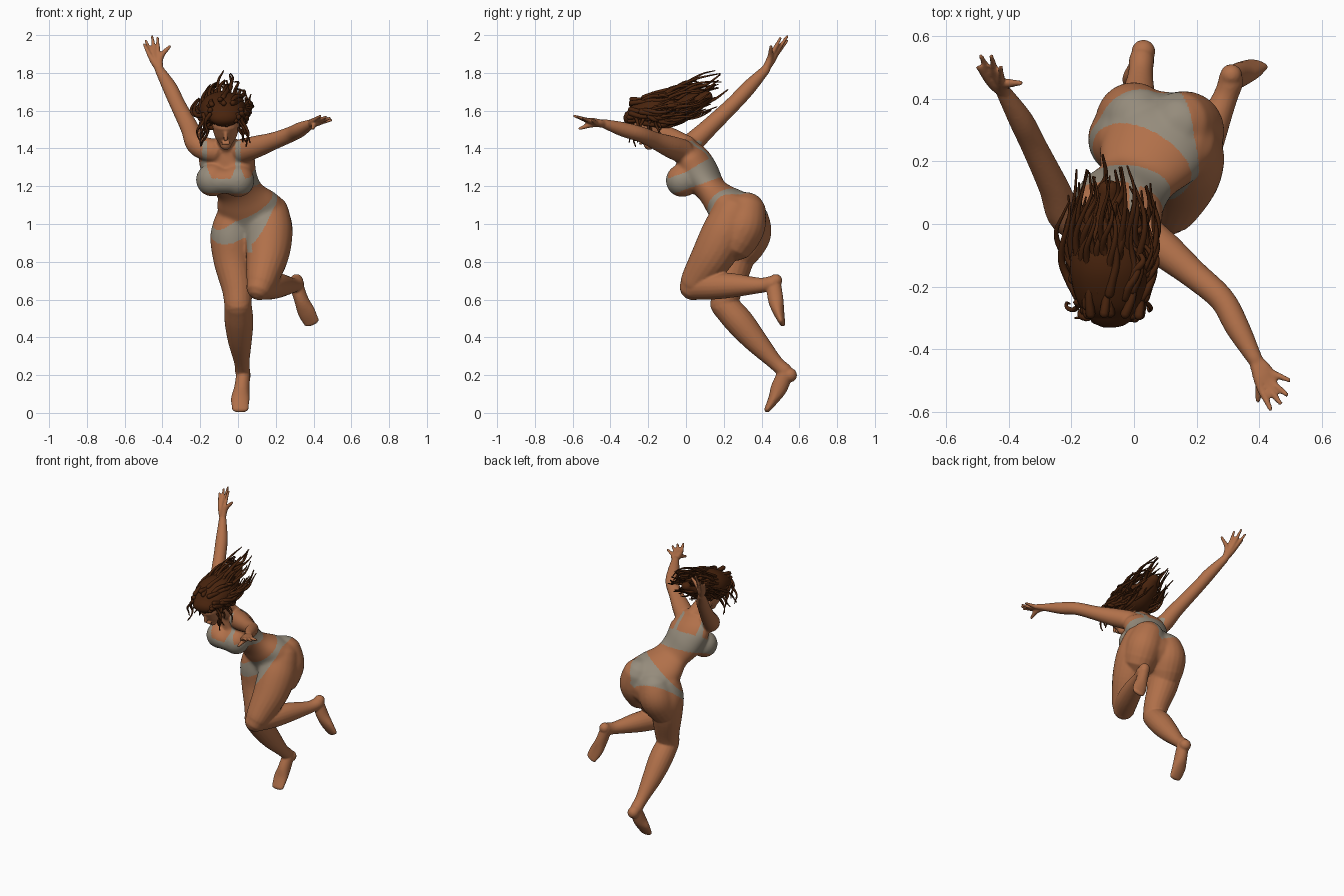
import bpy, bmesh, math, random
from mathutils import Vector

if "Cube" in bpy.data.objects:
    bpy.data.objects.remove(bpy.data.objects["Cube"])

random.seed(4)


def material(name, rgb):
    m = bpy.data.materials.new(name)
    m.diffuse_color = (*rgb, 1)
    m.use_nodes = True
    m.node_tree.nodes["Principled BSDF"].inputs["Base Color"].default_value = m.diffuse_color
    return m


SKIN = material("warm skin", (0.44, 0.163, 0.068))
CLOTH = material("grey fabric", (0.30, 0.26, 0.20))
HAIR = material("dark brown hair", (0.065, 0.017, 0.004))


def tube(bm, pts, side=(1, 0, 0), side2=None, sides=20, steps=6):
    """Smooth round-ended sweep; points are (x, y, z, radius) or (x, y, z, half width, half depth)."""
    P = [Vector(p if len(p) == 5 else (*p, p[3])) for p in pts]
    P = [P[0] * 2 - P[1]] + P + [P[-1] * 2 - P[-2]]
    path = []
    for i in range(1, len(P) - 2):
        a, b, c, d = P[i - 1:i + 3]
        for k in range(steps + (i == len(P) - 3)):
            t = k / steps
            path.append((b * 2 + (c - a) * t + (a * 2 - b * 5 + c * 4 - d) * t * t
                         + (b * 3 - a - c * 3 + d) * t ** 3) * 0.5)
    n = len(path)
    s0, s1 = Vector(side), Vector(side2 or side)
    rings = []
    for i, p in enumerate(path):
        tan = (Vector(path[min(i + 1, n - 1)][:3]) - Vector(path[max(i - 1, 0)][:3])).normalized()
        s = s0.lerp(s1, i / (n - 1))
        s = (s - tan * s.dot(tan)).normalized()
        row = [(Vector(p[:3]), s, tan.cross(s), p[3], p[4])]
        if i in (0, n - 1):                      # rounded ends
            r, sign = min(p[3], p[4]), (-1 if i == 0 else 1)
            for ang in (0.5, 1.0, 1.45):
                f = math.cos(ang)
                row.append((row[0][0] + tan * sign * r * math.sin(ang), s, row[0][2], p[3] * f, p[4] * f))
            if i == 0:
                row.reverse()
        rings += row
    loops = []
    for c, s, d, w, h in rings:
        loops.append([bm.verts.new(c + s * w * math.cos(q) + d * h * math.sin(q))
                      for q in (2 * math.pi * j / sides for j in range(sides))])
    for a, b in zip(loops, loops[1:]):
        for j in range(sides):
            k = (j + 1) % sides
            bm.faces.new((a[j], a[k], b[k], b[j]))
    bm.faces.new(loops[0][::-1])
    bm.faces.new(loops[-1])


def ball(bm, c, r):
    for v in bmesh.ops.create_uvsphere(bm, u_segments=24, v_segments=16, radius=r)["verts"]:
        v.co += Vector(c)


def make(name, bm, mats, voxel=None):
    bmesh.ops.recalc_face_normals(bm, faces=bm.faces)
    me = bpy.data.meshes.new(name)
    bm.to_mesh(me)
    bm.free()
    ob = bpy.data.objects.new(name, me)
    bpy.context.collection.objects.link(ob)
    if voxel:
        bpy.context.view_layer.objects.active = ob
        m = ob.modifiers.new("blend", "REMESH")
        m.mode, m.voxel_size = "VOXEL", voxel
        bpy.ops.object.modifier_apply(modifier="blend")
        trunk = ob.vertex_groups.new(name="trunk")       # the trunk gets a stronger softening
        for v in ob.data.vertices:
            w = (.37 - (v.co - Vector((.03, .16, 1.12))).length) / .08
            if w > 0:
                trunk.add([v.index], min(1, w), "REPLACE")
        for label, times, group in (("soften", 5, ""), ("soften trunk", 45, "trunk")):
            s = ob.modifiers.new(label, "SMOOTH")
            s.factor, s.iterations, s.vertex_group = 0.5, times, group
            bpy.ops.object.modifier_apply(modifier=label)
    ob.data.materials.clear()
    for m in mats:
        ob.data.materials.append(m)
    for f in ob.data.polygons:
        f.use_smooth = True
    return ob


body = bmesh.new()
HIP_SIDE, HIP_UP = Vector((0.87, -0.36, 0.36)), Vector((-0.5, -0.53, 0.68))
HIP_FRONT = Vector((-.054, -.77, -.64))

# torso, leaning forward and twisting from hips to shoulders
tube(body, [(.09, .29, 1.0, .16, .135), (.07, .25, 1.06, .18, .128), (.035, .19, 1.12, .155, .098),
            (.005, .135, 1.18, .125, .08), (-.04, .075, 1.265, .142, .1), (-.06, .035, 1.345, .15, .09),
            (-.06, .005, 1.40, .11, .062)], HIP_SIDE, (1, -.2, 0), 32)
# buttocks and bust
tube(body, [(.15, .315, 1.06, .112), (.168, .30, .99, .12), (.168, .265, .92, .115)])
tube(body, [(.01, .335, 1.01, .112), (-.005, .335, .95, .116), (-.02, .30, .88, .11)])
ball(body, (-.135, -.01, 1.233), .088)
ball(body, (.0, -.02, 1.23), .088)
tube(body, [(-.11, -.035, 1.225, .066), (-.03, -.04, 1.225, .066)], (0, 0, 1))

# neck and head, face turned forward and down
tube(body, [(-.06, 0, 1.41, .06), (-.062, -.06, 1.45, .05), (-.065, -.13, 1.48, .052)])
C, UP, FACE = Vector((-.065, -.2, 1.52)), Vector((0, -.55, .83)), Vector((0, -.83, -.55))


def on_head(up, out, *r):
    return (*(C + UP * up + FACE * out), *r)


tube(body, [on_head(-.085, .05, .032, .03), on_head(-.055, .028, .056, .062),
            on_head(0, 0, .074, .092), on_head(.045, -.01, .072, .085)])
tube(body, [on_head(.012, .086, .009), on_head(-.02, .099, .012)])                     # nose
lip = on_head(-.055, .085)
tube(body, [(-.08, *lip[1:], .009), (-.05, *lip[1:], .009)], (0, 0, 1))

# arms
tube(body, [(-.13, 0, 1.385, .065), (-.215, .025, 1.42, .058), (-.257, .12, 1.51, .048),
            (-.32, .25, 1.635, .041), (-.36, .33, 1.72, .039), (-.415, .42, 1.815, .025)])
tube(body, [(.02, -.02, 1.385, .065), (.10, -.085, 1.41, .058), (.19, -.16, 1.44, .046),
            (.28, -.24, 1.475, .041), (.33, -.33, 1.50, .039), (.385, -.43, 1.53, .025)])


def hand(wrist, palm, tips, thumb):
    w, k = Vector(wrist), Vector(palm)
    tips = [Vector(t) for t in tips]
    mid = sum(tips, Vector()) / 4
    for t in tips:
        kn = k + (t - mid) * 0.55
        tube(body, [(*w, .02), (*w.lerp(kn, .6), .019), (*kn, .014), (*kn.lerp(t, .5), .011), (*t, .008)],
             sides=10)
    t = Vector(thumb)
    tube(body, [(*w, .02), (*w.lerp(k, .5).lerp(t, .3), .017), (*t, .009)], sides=10)


hand((-.415, .42, 1.815), (-.447, .468, 1.90),
     [(-.497, .50, 1.95), (-.488, .535, 1.97), (-.455, .535, 1.992), (-.425, .50, 1.985)], (-.362, .45, 1.94))
hand((.385, -.43, 1.53), (.425, -.505, 1.545),
     [(.436, -.592, 1.572), (.467, -.572, 1.567), (.487, -.545, 1.56), (.494, -.498, 1.55)], (.395, -.562, 1.505))

# left leg, knee drawn up and shin trailing
tube(body, [(.16, .25, 1.05, .115), (.165, .205, .95, .124), (.155, .14, .83, .113),
            (.128, .06, .71, .085), (.115, .037, .668, .072)])
tube(body, [(.115, .037, .668, .07), (.17, .14, .672, .072), (.22, .25, .675, .064),
            (.285, .39, .675, .041), (.31, .455, .685, .04)])
ball(body, (.31, .475, .70), .035)
tube(body, [(.305, .462, .69, .036, .04), (.335, .475, .60, .038, .041), (.362, .49, .535, .047, .03),
            (.39, .508, .478, .042, .016)], (.9, -.2, .35))

# right leg, stretched down
tube(body, [(-.02, .27, 1.0, .112), (-.03, .27, .92, .118), (-.028, .255, .8, .1),
            (-.005, .22, .66, .081), (0, .2, .575, .072)])
tube(body, [(0, .2, .575, .072), (.005, .28, .485, .076), (.01, .365, .385, .064),
            (.02, .47, .27, .041), (.024, .525, .22, .04)])
ball(body, (.03, .55, .2), .038)
tube(body, [(.028, .525, .205, .037, .042), (.02, .492, .13, .041, .044), (.012, .465, .075, .049, .03),
            (.012, .43, .018, .044, .016)])

figure = make("body", body, [SKIN, CLOTH], 0.006)


# underwear painted by planes: chest band with straps, and briefs cut by a waist plane
def is_cloth(p):
    h = p.z - 0.35 * p.y
    if -.235 < p.x < .12 and p.y < .22 and 1.184 < h:
        top = 1.275 + max(0, p.y) * .25
        strap = min(abs(p.x + .178), abs(p.x + .0))
        if h < top:
            return True
        flare = max(0, top + .05 - h) * (.5 if p.y < .03 else .1)
        if p.z < 1.44 and h < 1.47 and strap < .013 + flare:
            return True
    v, s = p.dot(HIP_UP) - .612, abs(p.dot(HIP_SIDE) - .33)
    if v < 0 and .85 < p.z < 1.25:
        front = (p - Vector((.07, .27, 1.04))).dot(HIP_FRONT) > 0
        return v > (-.095 + .3 * s if front else -.2 + .85 * s) or (v > -.2 and s < .02)
    return False


for f in figure.data.polygons:
    f.material_index = int(is_cloth(f.center))

# main hair mass blown backwards, with a fringe over the brow
hair = bmesh.new()
tube(hair, [(-.07, -.285, 1.562, .078, .046), (-.075, -.23, 1.585, .11, .075), (-.08, -.14, 1.602, .125, .098),
            (-.085, -.05, 1.612, .108, .088), (-.085, .03, 1.635, .075, .06), (-.08, .11, 1.675, .035, .03)],
     sides=28)
make("hair_mass", hair, [HAIR])

# wavy locks streaming back from the scalp
locks = bmesh.new()
for i in range(70):
    a = random.uniform(0, 2 * math.pi)
    ca, sa = math.cos(a), math.sin(a)
    y0, y1 = random.uniform(-.3, -.14), random.choice([random.uniform(-.06, .06), random.uniform(.02, .2)])
    fan, ph, wob = random.uniform(.55, 1.2), random.uniform(0, 6.3), random.uniform(.006, .018)
    r0 = .66 if y0 < -.25 else .88
    pts = []
    for k in range(7):
        t = k / 6
        y = y0 + (y1 - y0) * t
        spread = r0 + (fan - r0) * t + .18 * math.sin(math.pi * t)
        pts.append((-.08 + .125 * ca * spread + wob * math.sin(ph + 7 * t), y,
                    1.59 + .088 * sa * spread + max(0, y + .15) * .35 + wob * math.cos(ph + 6 * t),
                    .0125 * (1 - t) + .003))
    tube(locks, pts, sides=6, steps=3)

# loose curls falling beside the face
for i in range(18):
    sgn = 1 if i % 2 else -1
    x, y, ln = random.uniform(.06, .11), random.uniform(-.29, -.14), random.uniform(.09, .17)
    ph = random.uniform(0, 6.3)
    tube(locks, [(-.075 + sgn * (x + .03 * k / 5) + .012 * math.sin(ph + k * 1.4),
                  y + .012 * math.cos(ph + k * 1.4), 1.58 - ln * k / 5, .011 - .0015 * k)
                 for k in range(6)], sides=6, steps=3)

# the longest wisps at the back
for x, y, z in [(-.045, .18, 1.79), (-.1, .22, 1.71), (-.06, .17, 1.76), (-.13, .15, 1.73), (.04, .12, 1.69)]:
    tube(locks, [(-.08, -.05, 1.66, .014), (x - .02, y - .14, z - .07, .011), (x + .01, y - .07, z - .05, .008),
                 (x, y, z, .004)], sides=6, steps=4)
make("hair_locks", locks, [HAIR])
